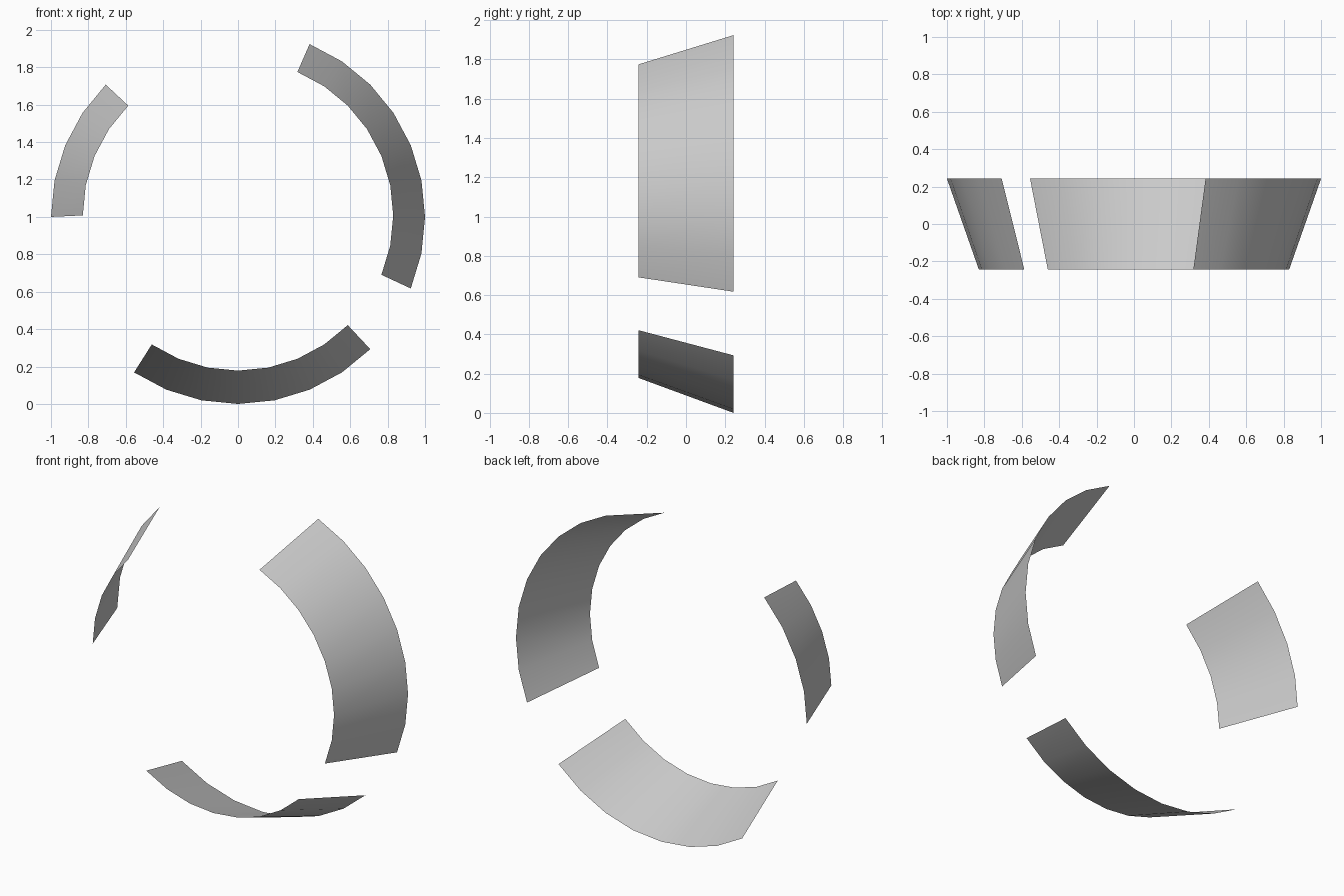
import bpy
import bmesh
from math import cos, sin, tau

cube = bpy.data.objects.get("Cube")
if cube:
    bpy.data.objects.remove(cube)

SEGMENTS = 32
# Rim of the cone at each end: depth, radius, centre height
FRONT_RIM = (-0.242, 0.83, 1.008)
BACK_RIM = (0.242, 1.0, 1.0)

grey = bpy.data.materials.new("light_grey")
grey.use_nodes = True
colour = (0.6, 0.6, 0.6, 1)
grey.diffuse_color = colour
grey.node_tree.nodes["Principled BSDF"].inputs["Base Color"].default_value = colour


def rim_point(rim, step):
    y, radius, height = rim
    angle = tau * step / SEGMENTS
    return radius * cos(angle), y, height + radius * sin(angle)


def cone_panel(name, first, last):
    """Thin curved panel of the cone between two segment steps."""
    bm = bmesh.new()
    columns = [[bm.verts.new(rim_point(rim, step)) for rim in (FRONT_RIM, BACK_RIM)]
               for step in range(first, last + 1)]
    for (a, b), (c, d) in zip(columns, columns[1:]):
        bm.faces.new((a, c, d, b)).smooth = True
    bm.normal_update()
    # Point the faces away from the cone's axis
    for face in bm.faces:
        centre = face.calc_center_median()
        if face.normal.x * centre.x + face.normal.z * (centre.z - 1) < 0:
            face.normal_flip()
    mesh = bpy.data.meshes.new(name)
    bm.to_mesh(mesh)
    bm.free()
    mesh.materials.append(grey)
    panel = bpy.data.objects.new(name, mesh)
    bpy.context.collection.objects.link(panel)


# Three separate arcs of one ring
cone_panel("left_panel", -2, 6)
cone_panel("right_panel", 12, 16)
cone_panel("bottom_panel", 21, 28)
